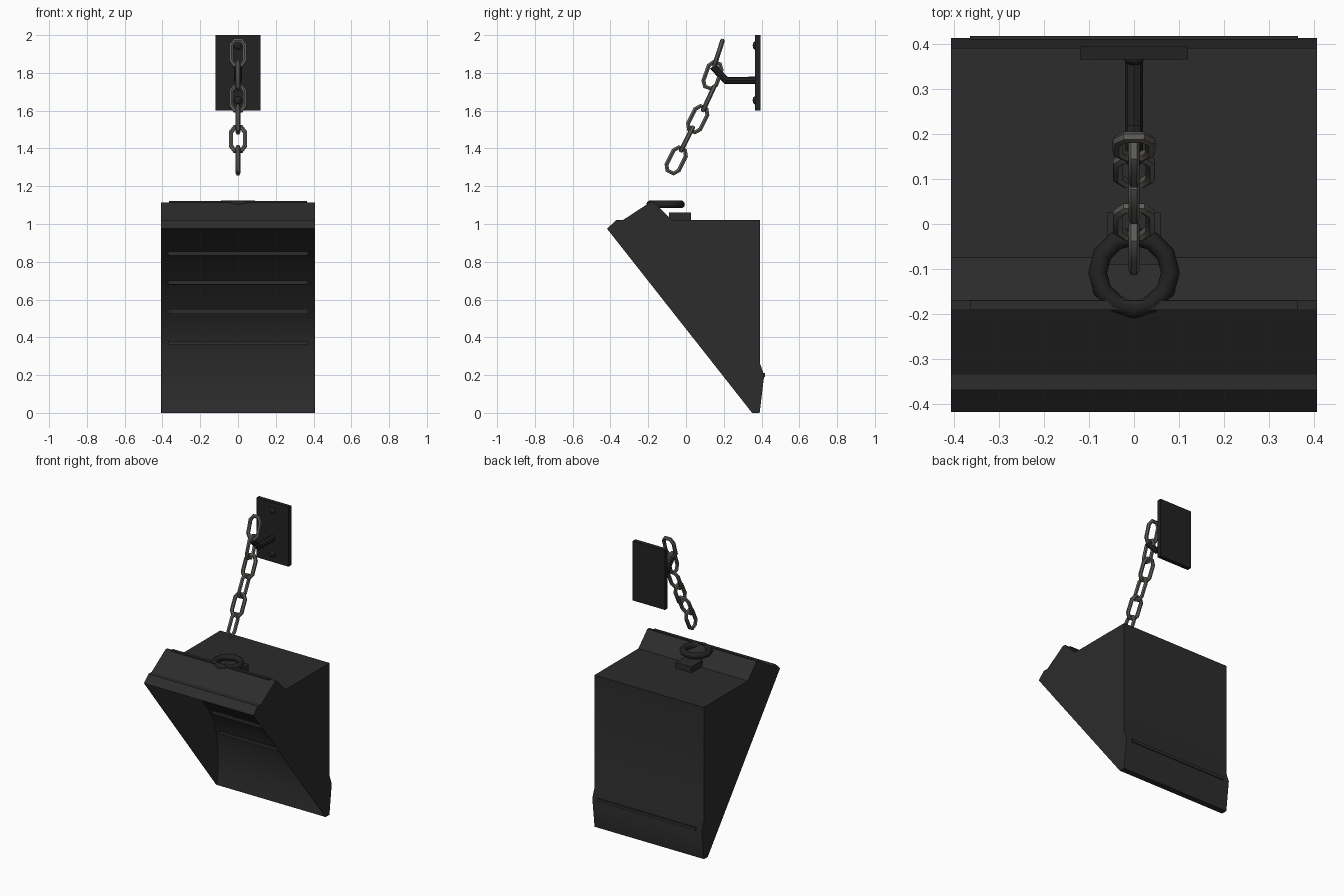
import bpy, bmesh, math
from mathutils import Vector

if "Cube" in bpy.data.objects:
    bpy.data.objects.remove(bpy.data.objects["Cube"])


def material(name, rgb):
    m = bpy.data.materials.new(name)
    m.diffuse_color = (*rgb, 1)
    m.use_nodes = True
    m.node_tree.nodes["Principled BSDF"].inputs["Base Color"].default_value = m.diffuse_color
    return m


BODY = material("charcoal", (0.025, 0.025, 0.025))
IRON = material("black iron", (0.016, 0.016, 0.016))
STEEL = material("chain steel", (0.115, 0.11, 0.098))


def finish(obj, name, mat, smooth=None):
    obj.name = name
    obj.data.materials.append(mat)
    if smooth:
        bpy.ops.object.select_all(action='DESELECT')
        obj.select_set(True)
        bpy.context.view_layer.objects.active = obj
        bpy.ops.object.shade_smooth_by_angle(angle=math.radians(smooth))
    return obj


def prism(name, profile, x0, x1, mat, smooth=None):
    """Extrude a (y, z) profile along x."""
    bm = bmesh.new()
    face = bm.faces.new([bm.verts.new((x0, y, z)) for y, z in profile])
    out = bmesh.ops.extrude_face_region(bm, geom=[face])["geom"]
    bmesh.ops.translate(bm, vec=(x1 - x0, 0, 0),
                        verts=[v for v in out if isinstance(v, bmesh.types.BMVert)])
    bmesh.ops.recalc_face_normals(bm, faces=bm.faces)
    me = bpy.data.meshes.new(name)
    bm.to_mesh(me)
    bm.free()
    obj = bpy.data.objects.new(name, me)
    bpy.context.collection.objects.link(obj)
    return finish(obj, name, mat, smooth)


def box(name, x, y0, y1, z0, z1, mat):
    return prism(name, [(y0, z0), (y1, z0), (y1, z1), (y0, z1)], -x, x, mat)


def tube(name, points, radius, mat, cyclic=False, resolution=1):
    """Round bar along a poly path, converted to a mesh."""
    cu = bpy.data.curves.new(name, 'CURVE')
    cu.dimensions = '3D'
    cu.bevel_depth = radius
    cu.bevel_resolution = resolution
    cu.use_fill_caps = True
    sp = cu.splines.new('POLY')
    sp.points.add(len(points) - 1)
    for p, co in zip(sp.points, points):
        p.co = (*co, 1)
    sp.use_cyclic_u = cyclic
    obj = bpy.data.objects.new(name, cu)
    bpy.context.collection.objects.link(obj)
    bpy.ops.object.select_all(action='DESELECT')
    obj.select_set(True)
    bpy.context.view_layer.objects.active = obj
    bpy.ops.object.convert(target='MESH')
    return finish(bpy.context.object, name, mat, 40)


# Bucket shell: outer silhouette plus curved scoop
W, T = 0.407, 0.003
outer = [(0.35, 0), (0.39, 0), (0.414, 0.2), (0.392, 0.26), (0.392, 1.02),
         (-0.075, 1.02), (-0.17, 1.115), (-0.19, 1.115), (-0.335, 1.02),
         (-0.37, 1.02), (-0.418, 0.975)]
scoop = [(-0.25, 0.972), (-0.14, 0.918), (0.0, 0.822), (0.14, 0.69),
         (0.255, 0.55), (0.32, 0.44), (0.353, 0.33), (0.367, 0.2), (0.366, 0.1)]
prism("bucket_shell", outer + scoop, -W + T, W - T, BODY, 28)
for side, x in (("left", -W), ("right", W - T)):
    prism(side + "_side_wall", outer, x, x + T, BODY)

# Wear ribs inside the scoop
for i, (y, z) in enumerate([(-0.035, 0.845), (0.14, 0.69), (0.265, 0.535), (0.341, 0.37)]):
    box(f"scoop_rib_{i + 1}", 0.37, y - 0.014, y + 0.02, z - 0.011, z + 0.011, BODY)

# Thin strips on the ridge and the back bulge
box("ridge_strip", 0.365, -0.191, -0.17, 1.105, 1.122, BODY)
box("back_strip", 0.365, 0.40, 0.419, 0.19, 0.21, BODY)

# Lifting ring and its block
box("ring_block", 0.06, -0.09, 0.026, 1.01, 1.06, BODY)
bpy.ops.mesh.primitive_torus_add(major_segments=12, minor_segments=10, major_radius=0.081,
                                 minor_radius=0.021, location=(0, -0.108, 1.104))
finish(bpy.context.object, "lifting_ring", IRON, 40)

# Wall plate with bolts and hook
box("wall_plate", 0.12, 0.366, 0.395, 1.6, 2.0, IRON)
for i, z in enumerate((1.655, 1.945)):
    bpy.ops.mesh.primitive_uv_sphere_add(segments=12, ring_count=6, radius=0.022,
                                         location=(0, 0.366, z))
    bpy.context.object.scale.y = 0.6
    finish(bpy.context.object, f"plate_bolt_{i + 1}", IRON, 40)
tube("hook_bar", [(0, 0.37, 1.76), (0, 0.212, 1.76), (0, 0.142, 1.835)],
     0.02, IRON, resolution=2)

# Chain: alternate links lie flat or turned on edge
links = [(0.172, 1.905, 0.045, 0.14), (0.14, 1.787, 0.05, 0.14),
         (0.12, 1.665, 0.065, 0.14), (0.062, 1.555, 0.07, 0.14),
         (0.005, 1.45, 0.07, 0.14), (-0.052, 1.337, 0.07, 0.14)]
outline = [(0.036, 0.042), (0.018, 0.069), (-0.018, 0.069), (-0.036, 0.042),
           (-0.036, -0.042), (-0.018, -0.069), (0.018, -0.069), (0.036, -0.042)]
for i, (y, z, dy, dz) in enumerate(links):
    along = Vector((0, dy, dz)).normalized()
    across = Vector((1, 0, 0)) if i % 2 == 0 else along.cross(Vector((1, 0, 0)))
    path = [Vector((0, y, z)) + across * a + along * b for a, b in outline]
    tube(f"chain_link_{i + 1}", path, 0.0125, STEEL, cyclic=True)
